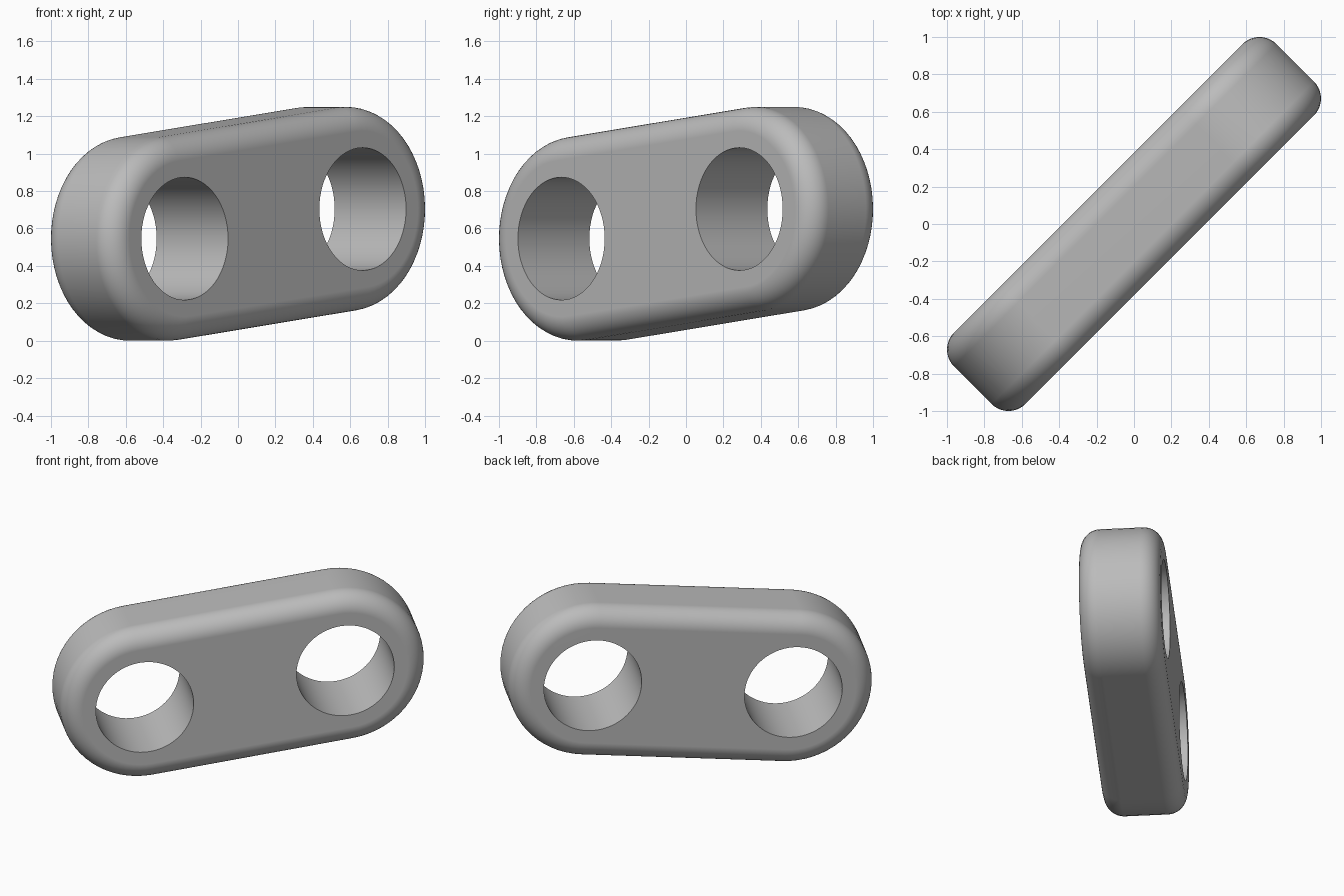
import bpy
import bmesh
from math import sin, cos, pi, radians
from mathutils import Matrix, Vector

cube = bpy.data.objects.get("Cube")
if cube:
    bpy.data.objects.remove(cube)

# Link dimensions: long axis, thickness and rounding
RADIUS, HOLE, HALF, FILLET = 0.546, 0.328, 0.27, 0.128
CENTRE = Vector((0.673, 0.079))      # one hole centre in the plate's own plane
ARC, ROUND = 32, 10                  # segments per end and per rounded rim

grey = bpy.data.materials.new("grey")
grey.use_nodes = True
colour = (0.5, 0.5, 0.5, 1)
grey.diffuse_color = colour
grey.node_tree.nodes["Principled BSDF"].inputs["Base Color"].default_value = colour

# Local x runs along the link, y through its thickness
place = Matrix.Translation((0, 0, 0.625)) @ Matrix.Rotation(radians(45), 4, "Z")


def add_object(name, bm):
    bmesh.ops.recalc_face_normals(bm, faces=bm.faces[:])
    mesh = bpy.data.meshes.new(name)
    bm.to_mesh(mesh)
    bm.free()
    mesh.materials.append(grey)
    obj = bpy.data.objects.new(name, mesh)
    obj.matrix_world = place
    bpy.context.collection.objects.link(obj)
    return obj


def loft(bm, rings):
    loops = [[bm.verts.new(p) for p in ring] for ring in rings]
    for a, b in zip(loops, loops[1:]):
        for i in range(len(a)):
            j = (i + 1) % len(a)
            bm.faces.new((a[i], a[j], b[j], b[i]))
    bm.faces.new(loops[0])
    bm.faces.new(loops[-1])


def capsule(radius, y):
    tilt = CENTRE.angle_signed(Vector((1, 0)))
    points = []
    for side in (1, -1):
        for i in range(ARC + 1):
            a = tilt - pi / 2 + pi * i / ARC
            points.append((side * (CENTRE.x + radius * cos(a)), y,
                           side * (CENTRE.y + radius * sin(a))))
    return points


# Body with rounded rims on both faces
rim = []
for i in range(ROUND + 1):
    a = pi / 2 * i / ROUND
    rim.append((RADIUS - FILLET * (1 - cos(a)), HALF - FILLET * (1 - sin(a))))
profile = [(r, -y) for r, y in reversed(rim)] + rim
bm = bmesh.new()
loft(bm, [capsule(r, y) for r, y in profile])
link = add_object("link_plate", bm)

# Two round through holes
bm = bmesh.new()
for side in (1, -1):
    loft(bm, [[(side * CENTRE.x + HOLE * cos(2 * pi * i / 64), y,
                side * CENTRE.y + HOLE * sin(2 * pi * i / 64)) for i in range(64)]
              for y in (-0.5, 0.5)])
cutter = add_object("hole_cutter", bm)
cut = link.modifiers.new("holes", "BOOLEAN")
cut.operation = "DIFFERENCE"
cut.solver = "EXACT"
cut.object = cutter

# Bake the cut, then remove the cutter
bpy.context.view_layer.update()
graph = bpy.context.evaluated_depsgraph_get()
link.data = bpy.data.meshes.new_from_object(link.evaluated_get(graph))
link.modifiers.clear()
bpy.data.objects.remove(cutter)

# Smooth rims, crisp hole edges, flat broad faces
bpy.ops.object.select_all(action="DESELECT")
link.select_set(True)
bpy.context.view_layer.objects.active = link
bpy.ops.object.shade_smooth_by_angle(angle=radians(30))
weighted = link.modifiers.new("weighted_normals", "WEIGHTED_NORMAL")
weighted.keep_sharp = True
